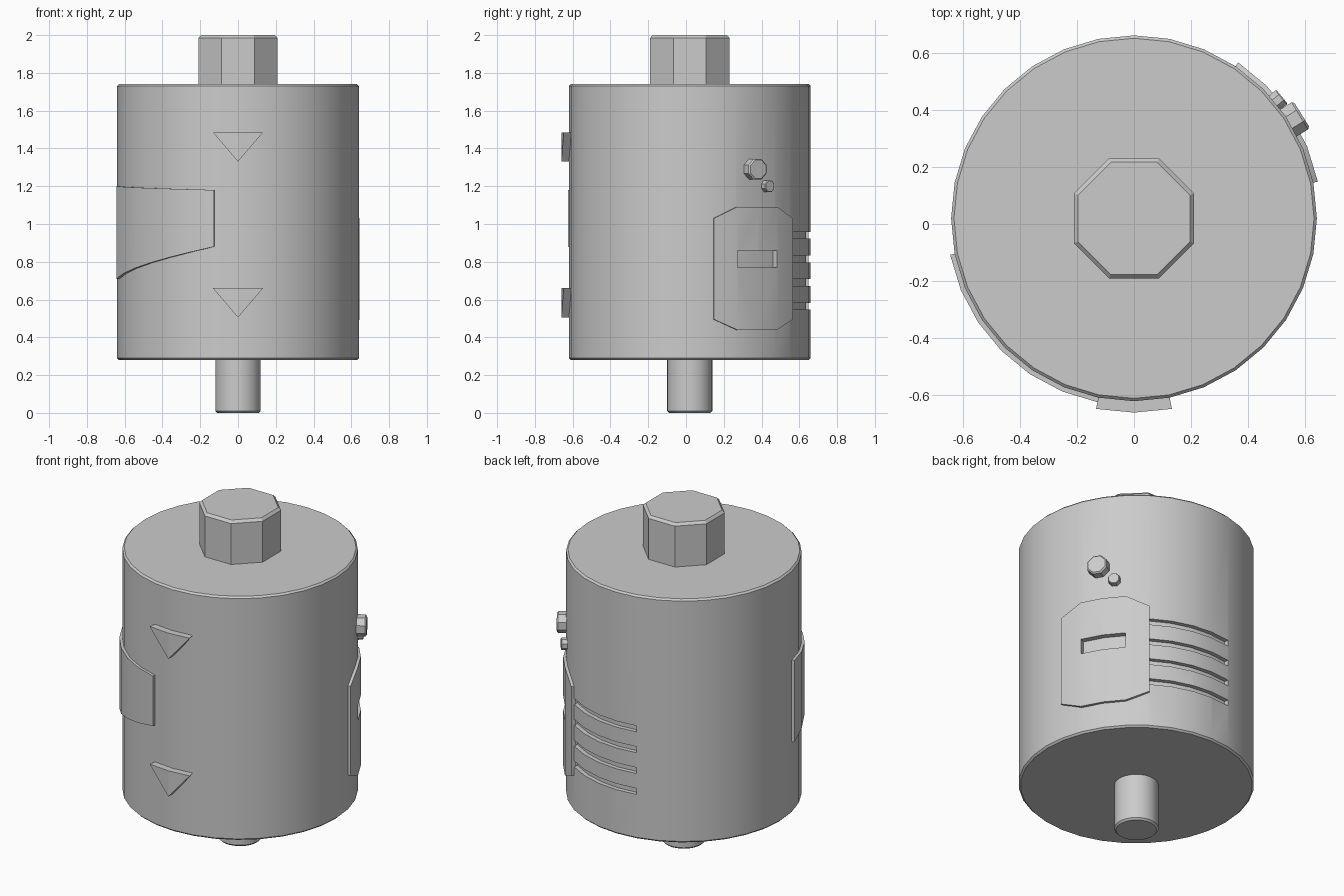
import bpy, bmesh, math
from mathutils import Matrix, Vector

if "Cube" in bpy.data.objects:
    bpy.data.objects.remove(bpy.data.objects["Cube"])

CY = 0.02            # y of the main axis
STEP = 11.25         # one facet of the 32-sided body


def finish(name, bm, smooth=False):
    bmesh.ops.remove_doubles(bm, verts=bm.verts, dist=1e-5)
    bmesh.ops.dissolve_degenerate(bm, edges=bm.edges, dist=1e-5)
    bmesh.ops.recalc_face_normals(bm, faces=bm.faces)
    me = bpy.data.meshes.new(name)
    bm.to_mesh(me)
    bm.free()
    ob = bpy.data.objects.new(name, me)
    bpy.context.collection.objects.link(ob)
    if smooth:
        shade(ob)
    return ob


def shade(ob):
    bpy.ops.object.select_all(action='DESELECT')
    ob.select_set(True)
    bpy.context.view_layer.objects.active = ob
    bpy.ops.object.shade_smooth_by_angle(angle=math.radians(30))


def lathe(name, profile, sides, turn=0.0, matrix=None, smooth=True):
    """Closed stack of rings from (radius, height) pairs."""
    bm = bmesh.new()
    rings = []
    for r, z in profile:
        angs = [math.radians(turn + 360 * i / sides) for i in range(sides)]
        rings.append([bm.verts.new((r * math.cos(a), r * math.sin(a), z)) for a in angs])
    for a, b in zip(rings, rings[1:]):
        for i in range(sides):
            j = (i + 1) % sides
            bm.faces.new((a[i], a[j], b[j], b[i]))
    bm.faces.new(rings[0][::-1])
    bm.faces.new(rings[-1])
    bm.transform(matrix or Matrix.Translation((0, CY, 0)))
    return finish(name, bm, smooth)


def wrap(name, cols, r_in, r_out, smooth=True):
    """Plate wrapped round the axis; cols are (angle, low z, high z)."""
    bm = bmesh.new()
    rows = []
    for ang, lo, hi in cols:
        c, s = math.cos(math.radians(ang)), math.sin(math.radians(ang))
        rows.append([bm.verts.new((r * c, r * s + CY, z)) for r, z in
                     ((r_in, lo), (r_out, lo), (r_out, hi), (r_in, hi))])
    for a, b in zip(rows, rows[1:]):
        for i in range(4):
            j = (i + 1) % 4
            bm.faces.new((a[i], b[i], b[j], a[j]))
    bm.faces.new(rows[0])
    bm.faces.new(rows[-1][::-1])
    return finish(name, bm, smooth)


def cut(ob, cutter):
    cutter.hide_render = True
    mod = ob.modifiers.new("cut", 'BOOLEAN')
    mod.operation = 'DIFFERENCE'
    mod.solver = 'EXACT'
    mod.object = cutter
    bpy.context.view_layer.objects.active = ob
    bpy.ops.object.modifier_apply(modifier=mod.name)


# main drum, top nut and lower shaft
body = lathe("body", [(0.63, 0.28), (0.64, 0.29), (0.64, 1.73), (0.63, 1.74)], 32)
R8 = 0.21 / math.cos(math.pi / 8)
lathe("top_nut", [(R8, 1.72), (R8, 1.985), (R8 - 0.015, 2.0)], 8, 22.5, smooth=False)
lathe("lower_shaft", [(0.11, 0), (0.12, 0.01), (0.12, 0.30)], 32)

# front arrow markers
for i, top in enumerate((1.485, 0.66)):
    wrap(f"arrow_marker_{i + 1}", [(270 - STEP, top, top), (270, top - 0.155, top),
                                   (270 + STEP, top, top)], 0.60, 0.68, smooth=False)

# tapered plate on the left side
cols = []
for i in range(7):
    t = i / 6
    cols.append((191.25 + i * STEP, 0.71 + 0.17 * t, 1.20 - 0.02 * t))
wrap("left_plate", cols, 0.62, 0.656)

# chamfered access cover on the right side
cover = wrap("right_cover", [(11.25, 0.495, 1.03), (22.5, 0.44, 1.09), (33.75, 0.44, 1.09),
                             (45, 0.44, 1.09), (56.25, 0.495, 1.03)], 0.63, 0.656)

# recessed slot in the cover
slot = wrap("slot_cutter", [(22.6, 0.77, 0.86), (33.75, 0.77, 0.86), (44.9, 0.77, 0.86)], 0.624, 0.70)
cut(cover, slot)
cut(body, slot)
bpy.data.objects.remove(slot)

# four vent grooves behind the cover
for i in range(4):
    z = 0.94 - 0.125 * i
    angs = [55.0] + [56.25 + STEP * k for k in range(4)] + [101.2]
    groove = wrap("groove_cutter", [(a, z - 0.018, z + 0.018) for a in angs], 0.615, 0.70)
    cut(body, groove)
    bpy.data.objects.remove(groove)
shade(body)
shade(cover)

# two bolt heads above the cover
for name, ang, tip, z, rad, bev in (("large_bolt", 31.7, 0.69, 1.29, 0.06, 0.008),
                                    ("small_bolt", 39.4, 0.67, 1.20, 0.034, 0.004)):
    a = math.radians(ang)
    out = Vector((math.cos(a), math.sin(a), 0))
    m = Matrix.Translation(out * tip + Vector((0, CY, z))) @ out.to_track_quat('Z', 'Y').to_matrix().to_4x4()
    lathe(name, [(rad, -0.09), (rad, -bev), (rad - bev, 0)], 8, 22.5, m, smooth=False)
